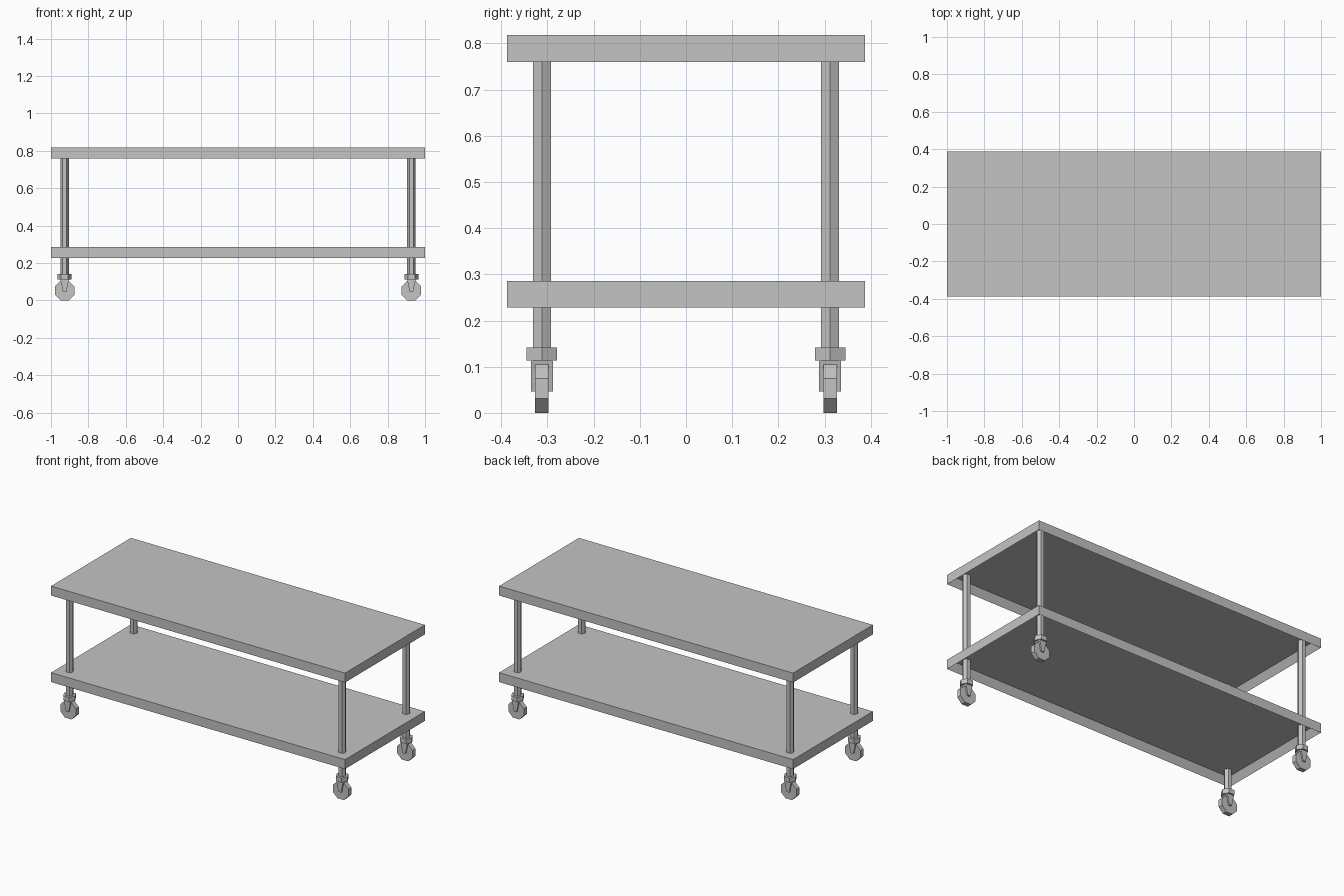
import bpy
import bmesh
from math import pi
from mathutils import Matrix, Vector

if "Cube" in bpy.data.objects:
    bpy.data.objects.remove(bpy.data.objects["Cube"], do_unlink=True)

steel = bpy.data.materials.new("grey_steel")
steel.use_nodes = True
grey = (0.55, 0.55, 0.55, 1)
steel.diffuse_color = grey
steel.node_tree.nodes["Principled BSDF"].inputs["Base Color"].default_value = grey

LENGTH, WIDTH = 2.0, 0.776
LEG_X, LEG_Y = 0.927, 0.312


def finish(name, bm):
    bmesh.ops.recalc_face_normals(bm, faces=bm.faces)
    mesh = bpy.data.meshes.new(name)
    bm.to_mesh(mesh)
    bm.free()
    mesh.materials.append(steel)
    bpy.context.collection.objects.link(bpy.data.objects.new(name, mesh))


def box(size, center):
    bm = bmesh.new()
    bmesh.ops.create_cube(bm, size=1)
    bmesh.ops.scale(bm, vec=size, verts=bm.verts)
    bmesh.ops.translate(bm, vec=center, verts=bm.verts)
    return bm


def shelf(name, bottom, top, lip=0.035, recess=0.045):
    """Slab with a downturned rim, hollow underneath."""
    bm = box((LENGTH, WIDTH, top - bottom), (0, 0, (top + bottom) / 2))
    bm.normal_update()
    under = min(bm.faces, key=lambda f: f.calc_center_median().z)
    bmesh.ops.inset_region(bm, faces=[under], thickness=lip)
    bmesh.ops.translate(bm, vec=(0, 0, recess), verts=under.verts)
    finish(name, bm)


def prism(name, sides, radius, depth, center, rotation=Matrix()):
    bm = bmesh.new()
    bmesh.ops.create_cone(bm, cap_ends=True, segments=sides, radius1=radius,
                          radius2=radius, depth=depth,
                          matrix=Matrix.Translation(center) @ rotation)
    finish(name, bm)


def fork(name, x, y):
    """Caster fork, tapering towards the axle."""
    bm = box((0.046, 0.047, 0.068), (x, y, 0.08))
    for v in bm.verts:
        if v.co.z < 0.08:
            v.co.x = x + (v.co.x - x) * 0.4
    finish(name, bm)


shelf("lower_shelf", 0.228, 0.286)
shelf("upper_shelf", 0.76, 0.818)

# hexagons point along x; wheels are octagons standing on a flat side
hex_turn = Matrix.Rotation(pi / 2, 4, "Z")
wheel_turn = Matrix.Rotation(pi / 2, 4, "X") @ Matrix.Rotation(pi / 8, 4, "Z")

for side, x in (("right", -LEG_X), ("left", LEG_X)):
    for end, y in (("front", -LEG_Y), ("back", LEG_Y)):
        tag = f"{end}_{side}"
        prism(f"{tag}_leg", 6, 0.0225, 0.67, Vector((x, y, 0.473)), hex_turn)
        prism(f"{tag}_caster_collar", 6, 0.038, 0.029, Vector((x, y, 0.1275)), hex_turn)
        fork(f"{tag}_caster_fork", x, y)
        prism(f"{tag}_wheel", 8, 0.0568, 0.029, Vector((x, y, 0.0525)), wheel_turn)
